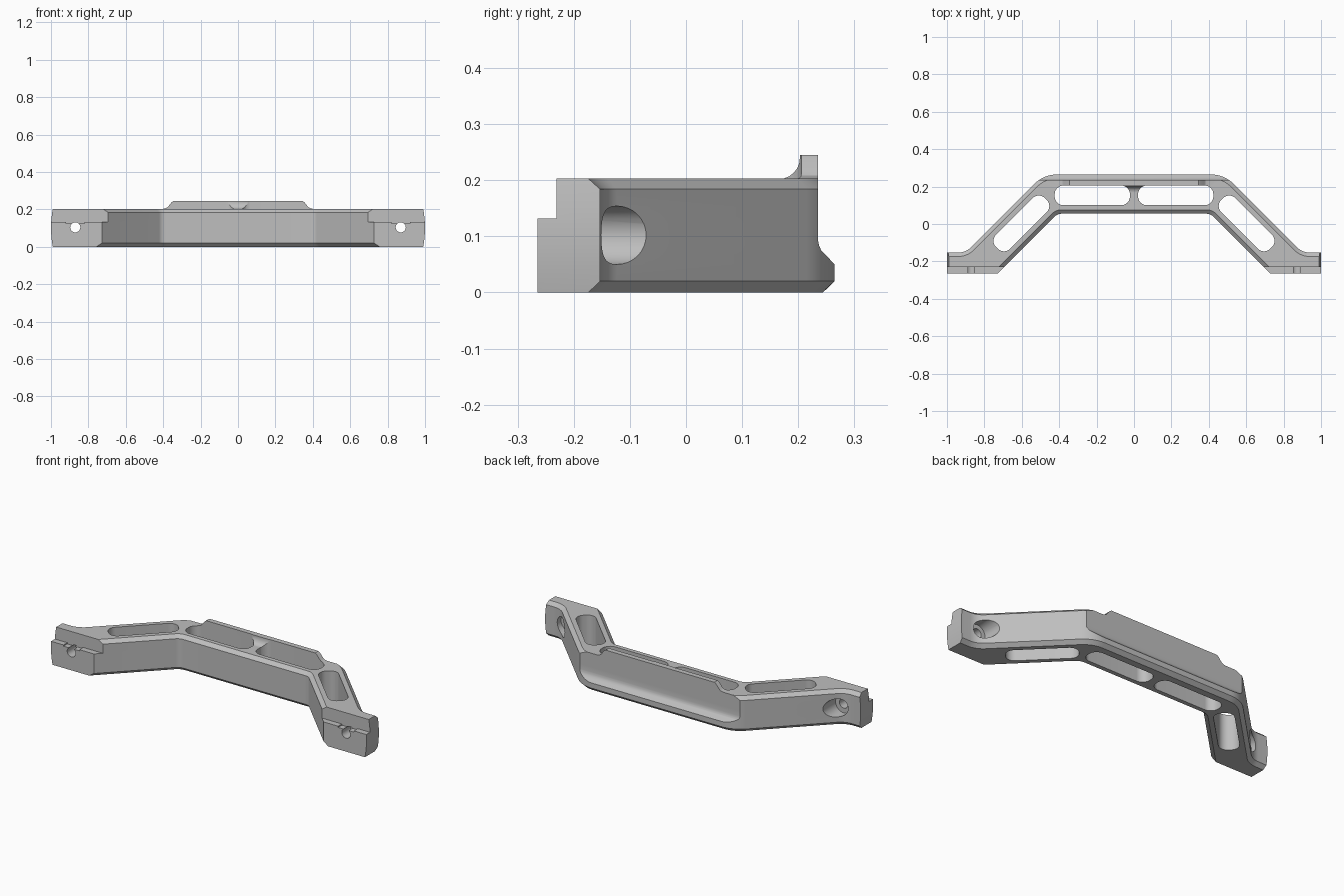
import bpy, bmesh, math
from mathutils import Vector

if "Cube" in bpy.data.objects:
    bpy.data.objects.remove(bpy.data.objects["Cube"], do_unlink=True)

grey = bpy.data.materials.new("satin grey")
grey.use_nodes = True
grey.diffuse_color = (0.52, 0.52, 0.52, 1)
grey.node_tree.nodes["Principled BSDF"].inputs["Base Color"].default_value = (0.52, 0.52, 0.52, 1)


def fillet(prev, corner, nxt, radius, steps=8):
    """Arc points that round one corner of an outline."""
    p, c, n = Vector(prev), Vector(corner), Vector(nxt)
    a, b = (p - c).normalized(), (n - c).normalized()
    half = math.acos(a.dot(b)) / 2
    centre = c + (a + b).normalized() * (radius / math.sin(half))
    t = radius / math.tan(half)
    u, v = c + a * t - centre, c + b * t - centre
    return [centre + u.lerp(v, i / steps).normalized() * radius for i in range(steps + 1)]


def rounded(corners):
    """Closed outline from (x, y, radius) corners."""
    out = []
    for i, (x, y, r) in enumerate(corners):
        prev, nxt = corners[i - 1][:2], corners[(i + 1) % len(corners)][:2]
        out += fillet(prev, (x, y), nxt, r) if r else [Vector((x, y))]
    return out


def inset(pts, rule):
    """Move every edge of a counter-clockwise outline inward by rule(edge middle)."""
    lines = []
    for i, p in enumerate(pts):
        q = pts[(i + 1) % len(pts)]
        d = (q - p).normalized()
        inward = Vector((-d.y, d.x))
        lines.append((inward, inward.dot(p) + rule((p + q) / 2)))
    out = []
    for i in range(len(pts)):
        (m, a), (n, b) = lines[i - 1], lines[i]
        det = m.x * n.y - m.y * n.x
        out.append(Vector(((a * n.y - b * m.y) / det, (m.x * b - n.x * a) / det)))
    return out


def loft(name, rings):
    """Solid object through equal rings of points."""
    bm = bmesh.new()
    rows = [[bm.verts.new(p) for p in ring] for ring in rings]
    n = len(rows[0])
    for lo, hi in zip(rows, rows[1:]):
        for i in range(n):
            j = (i + 1) % n
            bm.faces.new((lo[i], lo[j], hi[j], hi[i]))
    bm.faces.new(rows[0][::-1])
    bm.faces.new(rows[-1])
    bmesh.ops.recalc_face_normals(bm, faces=bm.faces)
    mesh = bpy.data.meshes.new(name)
    bm.to_mesh(mesh)
    bm.free()
    mesh.materials.append(grey)
    ob = bpy.data.objects.new(name, mesh)
    bpy.context.collection.objects.link(ob)
    return ob


def prism(name, pts, axis, lo, hi):
    place = {"x": lambda p, t: (t, p[0], p[1]),
             "y": lambda p, t: (p[0], t, p[1]),
             "z": lambda p, t: (p[0], p[1], t)}[axis]
    return loft(name, [[place(p, t) for p in pts] for t in (lo, hi)])


def circle(x, z, r, n=32):
    return [(x + r * math.cos(math.tau * i / n), z + r * math.sin(math.tau * i / n)) for i in range(n)]


def box(x0, x1, z0, z1):
    return [(x0, z0), (x1, z0), (x1, z1), (x0, z1)]


def combine(target, tool, operation):
    mod = target.modifiers.new("join", "BOOLEAN")
    mod.operation, mod.solver, mod.object = operation, "EXACT", tool
    bpy.context.view_layer.objects.active = target
    bpy.ops.object.modifier_apply(modifier=mod.name)
    bpy.data.objects.remove(tool, do_unlink=True)


# Arched body: one outline stacked in levels, with chamfered rims and bowed ends
right_half = [(0.408, 0.055, 0.05), (0.728, -0.265, 0), (1, -0.265, 0),
              (1, -0.153, 0), (0.9, -0.153, 0.1), (0.482, 0.265, 0.17)]
left_half = [(-x, y, r) for x, y, r in reversed(right_half)]
outline = rounded(right_half + left_half)
TOP = 0.203


def rim_rule(z):
    chamfer = 0.021 if z in (0, TOP) else 0
    bow = 0.01 * ((z - TOP / 2) / (TOP / 2)) ** 2

    def rule(middle):
        if abs(middle.x) > 0.999:
            return bow
        return 0 if middle.y < -0.264 else chamfer
    return rule


levels = (0, 0.02, 0.05, 0.08, 0.123, 0.153, 0.184, TOP)
body = loft("handle_bracket", [[(p.x, p.y, z) for p in inset(outline, rim_rule(z))] for z in levels])

# Long recess along the back, with a flared foot
recess = [(0.235, 0.4), (0.235, 0.095), (0.237, 0.084), (0.241, 0.075), (0.265, 0.05), (0.35, 0.05), (0.35, 0.4)]
combine(body, prism("back_recess", recess, "x", -0.7, 0.7), "DIFFERENCE")

# Raised back lip with a curved front root and swept ends
root = [(0.203 - 0.038 * (1 - math.sin(a)), 0.24 - 0.038 * math.cos(a))
        for a in (math.radians(15 * i) for i in range(7))]
lip = prism("back_lip", [(0.235, 0.18), (0.165, 0.18)] + root + [(0.203, 0.245), (0.235, 0.245)], "x", -0.42, 0.42)
sweep = [(0.34, 0.25), (0.345, 0.245), (0.355, 0.238), (0.372, 0.217), (0.382, 0.208), (0.4, 0.203), (0.4, 0.17)]
ends = [(-x, z) for x, z in sweep] + sweep[::-1]
combine(lip, prism("lip_shape", ends, "y", 0.1, 0.3), "INTERSECT")
combine(body, lip, "UNION")


# Rounded through slots
def slot(cx, cy, length, width, turn):
    a, b = length / 2, width / 2
    pts = rounded([(-a, -b, 0.046), (a, -b, 0.046), (a, b, 0.046), (-a, b, 0.046)])
    c, s = math.cos(turn), math.sin(turn)
    pts = [(cx + p.x * c - p.y * s, cy + p.x * s + p.y * c) for p in pts]
    combine(body, prism("slot", pts, "z", -0.1, 0.4), "DIFFERENCE")


for side in (-1, 1):
    slot(side * 0.223, 0.153, 0.402, 0.105, 0)
    slot(side * 0.602, 0.003, 0.37, 0.106, -side * math.pi / 4)
    x = side * 0.87
    # Mounting foot: stepped front, shallow notch, screw hole and counterbore
    lo, hi = sorted((side * 0.6, side * 1.1))
    combine(body, prism("step", box(lo, hi, 0.132, 0.4), "y", -0.4, -0.231), "DIFFERENCE")
    combine(body, prism("notch", box(x - 0.05, x + 0.05, 0.125, 0.3), "y", -0.4, -0.231), "DIFFERENCE")
    combine(body, prism("screw_hole", circle(x, 0.104, 0.027), "y", -0.4, 0.1), "DIFFERENCE")
    combine(body, prism("counterbore", circle(x, 0.102, 0.052), "y", -0.185, 0.1), "DIFFERENCE")

bpy.ops.object.select_all(action="DESELECT")
body.select_set(True)
bpy.context.view_layer.objects.active = body
bpy.ops.object.shade_smooth_by_angle(angle=math.radians(25))
